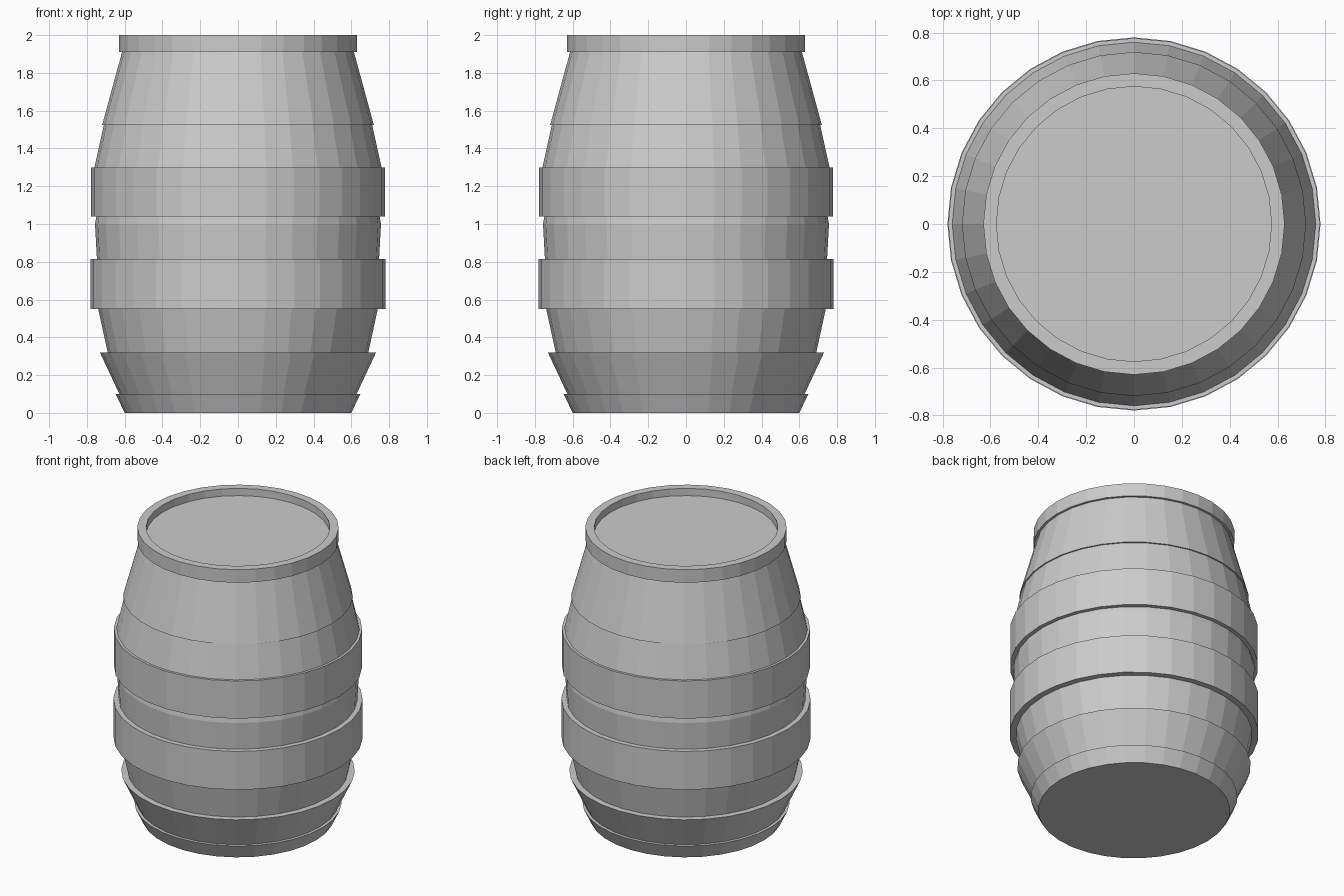
import bpy, bmesh
from math import sin, cos, tau

if "Cube" in bpy.data.objects:
    bpy.data.objects.remove(bpy.data.objects["Cube"])

SIDES = 32


def lathe(name, profile, closed=False):
    """Revolve (radius, z) points around z; radius 0 makes a pole, closed makes a ring."""
    bm = bmesh.new()
    rings = []
    for r, z in profile:
        if r == 0:
            rings.append([bm.verts.new((0, 0, z))] * SIDES)
        else:
            rings.append([bm.verts.new((r * cos(tau * i / SIDES), r * sin(tau * i / SIDES), z))
                          for i in range(SIDES)])
    pairs = list(zip(rings, rings[1:]))
    if closed:
        pairs.append((rings[-1], rings[0]))
    for a, b in pairs:
        for i in range(SIDES):
            j = (i + 1) % SIDES
            corners = list(dict.fromkeys((a[i], a[j], b[j], b[i])))
            bm.faces.new(corners)
    bmesh.ops.recalc_face_normals(bm, faces=bm.faces[:])
    mesh = bpy.data.meshes.new(name)
    bm.to_mesh(mesh)
    bm.free()
    obj = bpy.data.objects.new(name, mesh)
    bpy.context.collection.objects.link(obj)
    return obj


def hoop(name, r0, z0, r1, z1, t=0.05):
    """Band of thickness t whose outer face runs from (r0, z0) to (r1, z1)."""
    return lathe(name, [(r0, z0), (r1, z1), (r1 - t, z1), (r0 - t, z0)], closed=True)


# Barrel body with the recessed lid
lathe("barrel_body", [
    (0, 0), (0.595, 0), (0.625, 0.10), (0.69, 0.32), (0.74, 0.55), (0.747, 0.815),
    (0.757, 1.0), (0.75, 1.04), (0.76, 1.30), (0.71, 1.525), (0.605, 1.91),
    (0.60, 1.95), (0, 1.95)])

# Hoops, from the foot upward
hoop("foot_hoop", 0.60, 0.0, 0.648, 0.10)
hoop("lower_hoop", 0.628, 0.10, 0.731, 0.32)
hoop("lower_belly_hoop", 0.78, 0.55, 0.78, 0.815)
hoop("upper_belly_hoop", 0.777, 1.04, 0.777, 1.30)
hoop("upper_hoop", 0.719, 1.525, 0.614, 1.91)
hoop("top_rim", 0.63, 1.91, 0.63, 2.0, t=0.055)
